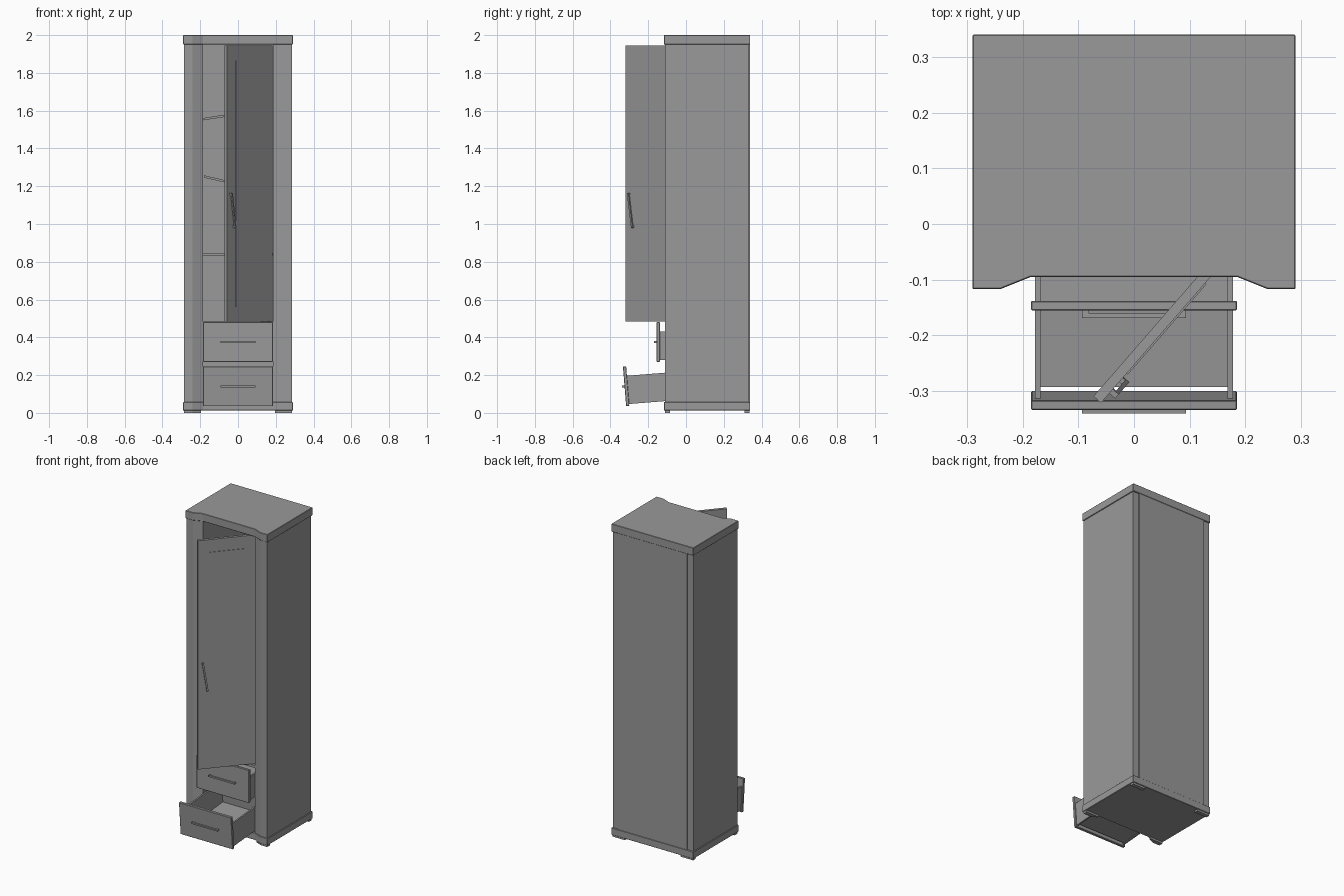
import bpy, bmesh
from math import radians
from mathutils import Matrix

if "Cube" in bpy.data.objects:
    bpy.data.objects.remove(bpy.data.objects["Cube"])

grey = bpy.data.materials.new("dark_grey")
grey.diffuse_color = (0.32, 0.32, 0.32, 1)
grey.use_nodes = True
grey.node_tree.nodes["Principled BSDF"].inputs["Base Color"].default_value = grey.diffuse_color


def prism(name, pts, z0, z1, mat=Matrix(), bevel=0):
    """Extrude an xy outline from z0 to z1, optionally with softened edges."""
    bm = bmesh.new()
    face = bm.faces.new([bm.verts.new((x, y, z0)) for x, y in pts])
    top = bmesh.ops.extrude_face_region(bm, geom=[face])["geom"]
    bmesh.ops.translate(bm, vec=(0, 0, z1 - z0),
                        verts=[v for v in top if isinstance(v, bmesh.types.BMVert)])
    bmesh.ops.recalc_face_normals(bm, faces=bm.faces)
    me = bpy.data.meshes.new(name)
    bm.to_mesh(me)
    bm.free()
    me.materials.append(grey)
    ob = bpy.data.objects.new(name, me)
    ob.matrix_world = mat
    bpy.context.collection.objects.link(ob)
    if bevel:
        mod = ob.modifiers.new("soft_edge", 'BEVEL')
        mod.width = bevel
        mod.segments = 1
    return ob


def box(name, x0, x1, y0, y1, z0, z1, mat=Matrix(), bevel=0):
    return prism(name, [(x0, y0), (x1, y0), (x1, y1), (x0, y1)], z0, z1, mat, bevel)


def handle(name, mat):
    """Horizontal bar on two posts, mounted on the plane y = 0."""
    box(name + "_bar", -0.093, 0.093, -0.014, -0.006, -0.005, 0.005, mat)
    for s in (-1, 1):
        box(name + "_post", s * 0.087 - 0.006, s * 0.087 + 0.006,
            -0.006, 0, -0.005, 0.005, mat)


def drawer(name, mat, gap):
    """Drawer with its origin at the lower back edge of the front panel."""
    box(name + "_front", -0.185, 0.185, -0.017, 0, 0, 0.21, mat, 0.002)
    for s in (-1, 1):
        box(name + "_side", s * 0.173 - 0.005, s * 0.173 + 0.005,
            0, 0.4, 0.01, 0.16, mat)
    box(name + "_back", -0.168, 0.168, 0.39, 0.4, 0.01, 0.16, mat)
    box(name + "_floor", -0.168, 0.168, gap, 0.39, 0.015, 0.023, mat)
    handle(name + "_handle", mat @ Matrix.Translation((0, -0.017, 0.105)))


# top and bottom plates with the recessed front centre
half = [(0.29, 0.34), (0.29, -0.117), (0.24, -0.117), (0.185, -0.095)]
plate = half + [(-x, y) for x, y in reversed(half)]
prism("top_plate", plate, 1.95, 2.0, bevel=0.002)
prism("bottom_plate", plate, 0.012, 0.057, bevel=0.002)

# side panels with chamfered front posts, plus feet following the outline
side = [(0.285, 0.332), (0.285, -0.112), (0.24, -0.112), (0.185, -0.09),
        (0.185, 0.332)]
front_foot = [(0.285, -0.112), (0.24, -0.112), (0.197, -0.095),
              (0.197, -0.085), (0.285, -0.085)]
rear_foot = [(0.285, 0.31), (0.197, 0.31), (0.197, 0.335), (0.285, 0.335)]
for s in (-1, 1):
    prism("side_panel", [(s * x, y) for x, y in side], 0.057, 1.95)
    prism("front_foot", [(s * x, y) for x, y in front_foot], 0, 0.012)
    prism("rear_foot", [(s * x, y) for x, y in rear_foot], 0, 0.012)
box("back_panel", -0.243, 0.243, 0.328, 0.338, 0.057, 1.95)

# compartment floor and loose shelves
box("compartment_floor", -0.185, 0.185, -0.085, 0.328, 0.467, 0.483)
for z, tilt in ((0.84, 0), (1.21, 13), (1.584, -9)):
    m = Matrix.Translation((0, 0, z)) @ Matrix.Rotation(radians(tilt), 4, 'Y')
    box("shelf", -0.185, 0.185, -0.03, 0.328, -0.006, 0.006, m)

# drawers: upper slightly open, lower pulled out and drooping
drawer("upper_drawer", Matrix.Translation((0, -0.138, 0.27)), 0)
drawer("lower_drawer", Matrix.Translation((0, -0.300, 0.037))
       @ Matrix.Rotation(radians(4.6), 4, 'X'), 0.009)

# door with a raised centre panel, hinged on the right and swung open
door = Matrix.Translation((0.17, -0.03, 0)) @ Matrix.Rotation(radians(49), 4, 'Z')
box("door", -0.37, 0, -0.018, 0, 0.483, 1.945, door)
box("door_raised_panel", -0.3, -0.085, -0.021, -0.017, 0.56, 1.865, door)
handle("door_handle", door @ Matrix.Translation((-0.328, -0.018, 1.072))
       @ Matrix.Rotation(radians(81), 4, 'Y'))
